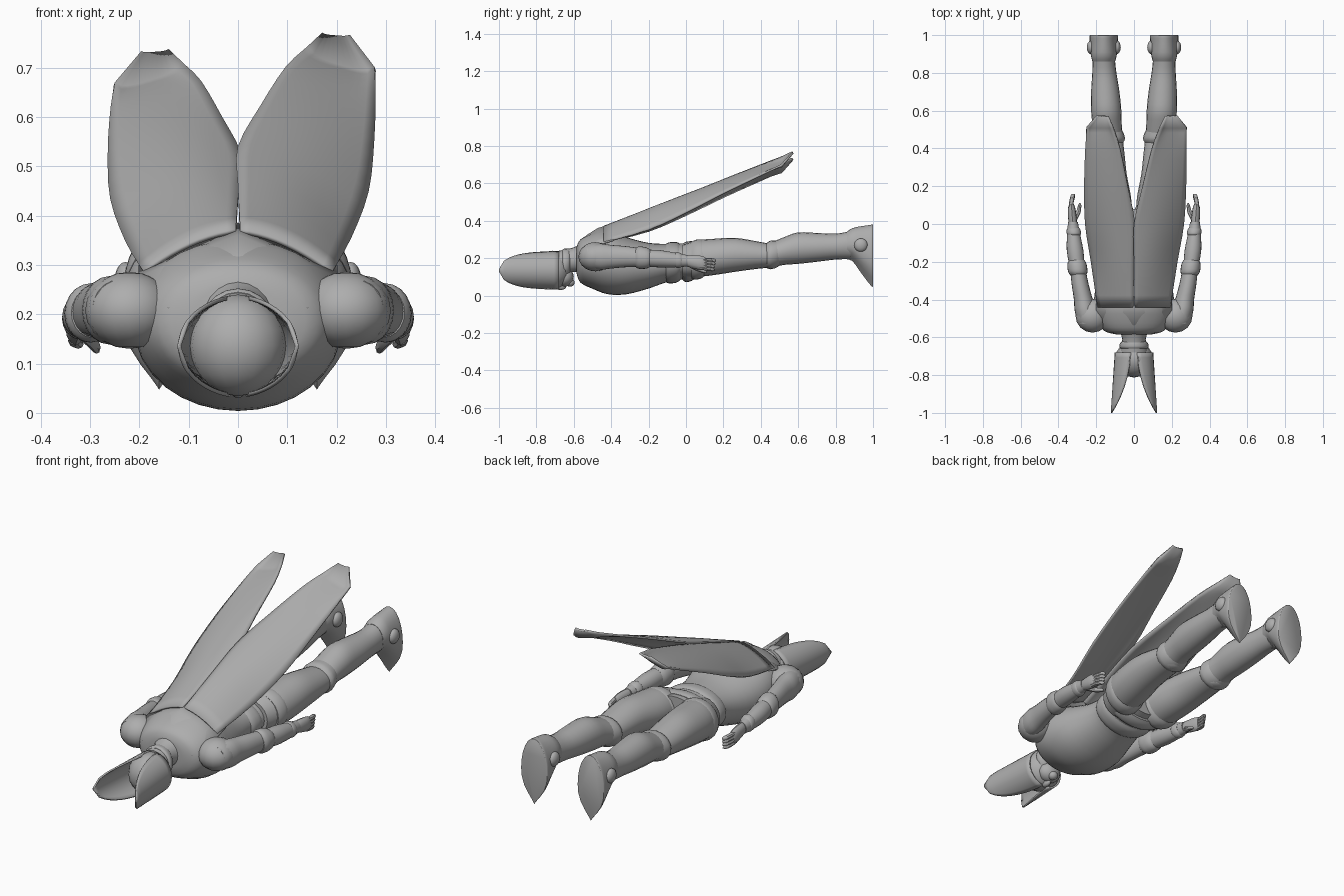
import bpy, bmesh, math

grey = bpy.data.materials.new("plain grey")
grey.diffuse_color = (0.42, 0.42, 0.42, 1)


def make(name, bm):
    bmesh.ops.recalc_face_normals(bm, faces=bm.faces)
    me = bpy.data.meshes.new(name)
    bm.to_mesh(me)
    bm.free()
    me.materials.append(grey)
    ob = bpy.data.objects.new(name, me)
    bpy.context.collection.objects.link(ob)
    return ob


def smooth_rows(rows, steps):
    """Catmull-Rom interpolation through rows of numbers."""
    out = []
    for i in range(len(rows) - 1):
        a, b, c, d = (rows[max(i - 1, 0)], rows[i], rows[i + 1], rows[min(i + 2, len(rows) - 1)])
        for k in range(steps):
            t = k / steps
            out.append([0.5 * (2 * q + (r - p) * t + (2 * p - 5 * q + 4 * r - s) * t * t
                               + (3 * q - p - 3 * r + s) * t ** 3) for p, q, r, s in zip(a, b, c, d)])
    return out + [list(rows[-1])]


def grid(bm, rings, closed):
    vs = [[bm.verts.new(p) for p in r] for r in rings]
    n = len(vs[0])
    for a, b in zip(vs, vs[1:]):
        for j in range(n if closed else n - 1):
            k = (j + 1) % n
            bm.faces.new((a[j], a[k], b[k], b[j]))
    if closed:
        bm.faces.new(vs[0])
        bm.faces.new(vs[-1])


def loft(name, rows, side=1, n=20, steps=3, point=0, full=1):
    """Rows are y, x, z, half width, half height; point narrows the underside, full squares the top."""
    rings = []
    for y, x, z, rx, rz in smooth_rows(rows, steps):
        ring = []
        for j in range(n):
            a = 2 * math.pi * j / n
            s = math.sin(a)
            w = 1 - point * max(0, -s) ** 3
            ring.append((side * (x + rx * math.cos(a) * w), y, z + rz * (max(0, s) ** full + min(0, s))))
        rings.append(ring)
    bm = bmesh.new()
    grid(bm, rings, True)
    return make(name, bm)


def ball(name, loc, r, side=1):
    bm = bmesh.new()
    bmesh.ops.create_uvsphere(bm, u_segments=16, v_segments=10, radius=1)
    for v in bm.verts:
        v.co = [side * (loc[0] + v.co.x * r[0]), loc[1] + v.co.y * r[1], loc[2] + v.co.z * r[2]]
    return make(name, bm)


def shell(name, rings, thick):
    bm = bmesh.new()
    grid(bm, rings, False)
    ob = make(name, bm)
    m = ob.modifiers.new("thickness", "SOLIDIFY")
    m.thickness = thick
    m.offset = 0
    return ob


# Torso, chest down
loft("torso", [(-0.585, 0, 0.19, 0.09, 0.07), (-0.565, 0, 0.185, 0.16, 0.115), (-0.5, 0, 0.185, 0.2, 0.148),
               (-0.42, 0, 0.18, 0.212, 0.172), (-0.32, 0, 0.16, 0.2, 0.153), (-0.2, 0, 0.16, 0.165, 0.122),
               (-0.1, 0, 0.175, 0.15, 0.102), (0, 0, 0.185, 0.165, 0.095), (0.08, 0, 0.2, 0.13, 0.085)],
     n=32, full=0.92)
loft("waist_belt", [(-0.11, 0, 0.175, 0.15, 0.1), (-0.09, 0, 0.175, 0.162, 0.11),
                    (-0.05, 0, 0.178, 0.166, 0.108), (-0.03, 0, 0.18, 0.16, 0.095)], n=28)
loft("hip_belt", [(-0.02, 0, 0.18, 0.165, 0.095), (0, 0, 0.18, 0.182, 0.108),
                  (0.03, 0, 0.185, 0.184, 0.106), (0.05, 0, 0.19, 0.165, 0.095)], n=28)

# Pitched back plate where the wings meet
shell("back_plate", [[(x * w, y, z - 0.43 * abs(x * w)) for x in (-0.2, -0.1, 0, 0.1, 0.2)]
                     for y, z, w in ((-0.57, 0.27, 0.7), (-0.53, 0.32, 0.9), (-0.47, 0.358, 1), (-0.385, 0.382, 1))], 0.008)

# Neck, head and face
loft("neck", [(-0.68, 0, 0.165, 0.075, 0.075), (-0.61, 0, 0.19, 0.062, 0.065), (-0.55, 0, 0.2, 0.085, 0.08)])
loft("neck_band", [(-0.66, 0, 0.17, 0.07, 0.075), (-0.65, 0, 0.17, 0.078, 0.082),
                   (-0.63, 0, 0.175, 0.073, 0.076), (-0.62, 0, 0.18, 0.062, 0.067)])
ball("head", (0, -0.715, 0.137), (0.1, 0.098, 0.103))
ball("jaw", (0, -0.65, 0.1), (0.06, 0.05, 0.052))
ball("nose", (0, -0.67, 0.05), (0.016, 0.03, 0.02))
ball("chin", (0, -0.62, 0.07), (0.025, 0.025, 0.022))

# Wing rows: y, inner x, inner z, outer x, outer z, bulge
WING = [(-0.44, 0.004, 0.368, 0.19, 0.285, 0.015), (-0.2, 0, 0.46, 0.227, 0.353, 0.035),
        (0, 0, 0.535, 0.262, 0.445, 0.035), (0.2, 0.045, 0.618, 0.274, 0.548, 0.018),
        (0.4, 0.095, 0.697, 0.278, 0.645, 0), (0.51, 0.138, 0.74, 0.278, 0.698, -0.018),
        (0.57, 0.168, 0.768, 0.228, 0.764, -0.004)]

for side, tag in ((1, "right"), (-1, "left")):
    # Curved ear fins, arcs narrowing to a tip
    ear = []
    for t in [i / 12 for i in range(13)]:
        half = math.radians(80 - 14 * t) * math.sqrt(max(0, 1 - t ** 2.2)) + 0.02
        r = 0.098 + 0.021 * t
        ear.append([(side * r * math.cos(a), -0.68 - 0.32 * t, 0.135 + 0.1 * math.sin(a))
                    for a in [half * (k / 6 - 1) for k in range(13)]])
    shell("ear_" + tag, ear, 0.008)

    # Long wing, sloping out like a roof and slightly cupped at the end
    rings = []
    for y, xi, zi, xo, zo, b in smooth_rows(WING[:-1], 3) + [WING[-1]]:
        t = y + 0.44
        dz, dx = (-0.033 * t, -0.03 * t * t) if side < 0 else (0, 0)
        ring = []
        for u in [k / 10 for k in range(11)]:
            h = b * (4 * u * (1 - u) if b > 0 else 1 - (2 * u - 1) ** 4)
            ring.append((side * (xi + (xo - xi) * u + dx), y, zi + (zo - zi) * u + dz + h))
        rings.append(ring)
    shell("wing_" + tag, rings, 0.01)

    # Arm with cuffs
    ball("shoulder_" + tag, (0.22, -0.485, 0.208), (0.09, 0.09, 0.078), side)
    loft("upper_arm_" + tag, [(-0.53, 0.24, 0.21, 0.055, 0.06), (-0.46, 0.258, 0.208, 0.056, 0.07),
                              (-0.4, 0.268, 0.208, 0.05, 0.063),
                              (-0.32, 0.285, 0.208, 0.045, 0.056), (-0.22, 0.3, 0.203, 0.04, 0.048)], side)
    loft("elbow_cuff_" + tag, [(-0.27, 0.295, 0.203, 0.043, 0.05), (-0.25, 0.298, 0.203, 0.052, 0.06),
                               (-0.21, 0.302, 0.201, 0.05, 0.056), (-0.19, 0.304, 0.2, 0.04, 0.045)], side)
    loft("forearm_" + tag, [(-0.22, 0.302, 0.201, 0.04, 0.045), (-0.14, 0.312, 0.197, 0.044, 0.046),
                            (-0.05, 0.32, 0.19, 0.034, 0.038), (0.01, 0.323, 0.186, 0.026, 0.03)], side)
    loft("wrist_cuff_" + tag, [(-0.06, 0.318, 0.191, 0.033, 0.036), (-0.05, 0.318, 0.191, 0.038, 0.042),
                               (-0.03, 0.32, 0.189, 0.036, 0.039), (-0.02, 0.32, 0.188, 0.03, 0.032)], side)
    loft("palm_" + tag, [(-0.01, 0.322, 0.187, 0.02, 0.026), (0.03, 0.326, 0.182, 0.023, 0.034),
                         (0.08, 0.33, 0.175, 0.02, 0.038), (0.105, 0.33, 0.17, 0.012, 0.034)], side, 12)
    for i in range(4):
        z = 0.148 + 0.016 * i
        loft(f"finger_{i + 1}_{tag}", [(0.075, 0.332, z, 0.012, 0.01), (0.11, 0.332, z - 0.004, 0.012, 0.01),
                                      (0.14 + 0.004 * i, 0.324, z - 0.008, 0.011, 0.01),
                                      (0.154 + 0.002 * i, 0.318, z - 0.01, 0.003, 0.003)], side, 8)
    loft("thumb_" + tag, [(0.02, 0.318, 0.165, 0.015, 0.015), (0.06, 0.296, 0.145, 0.013, 0.014),
                          (0.1, 0.287, 0.13, 0.008, 0.01), (0.11, 0.287, 0.126, 0.003, 0.003)], side, 8)

    # Leg
    loft("thigh_" + tag, [(-0.02, 0.095, 0.185, 0.085, 0.085), (0.06, 0.112, 0.198, 0.102, 0.098),
                          (0.15, 0.123, 0.207, 0.106, 0.097), (0.26, 0.135, 0.218, 0.097, 0.091),
                          (0.37, 0.138, 0.217, 0.088, 0.075), (0.46, 0.138, 0.213, 0.078, 0.062)], side)
    loft("thigh_band_" + tag, [(0.03, 0.108, 0.19, 0.1, 0.098), (0.05, 0.11, 0.192, 0.108, 0.106),
                               (0.08, 0.114, 0.196, 0.109, 0.105), (0.1, 0.116, 0.2, 0.1, 0.094)], side)
    loft("boot_cuff_" + tag, [(0.43, 0.138, 0.215, 0.08, 0.066), (0.45, 0.138, 0.217, 0.09, 0.076),
                              (0.48, 0.139, 0.222, 0.084, 0.073), (0.5, 0.14, 0.228, 0.074, 0.068)], side)
    loft("calf_" + tag, [(0.47, 0.139, 0.222, 0.078, 0.068), (0.53, 0.143, 0.24, 0.078, 0.075),
                         (0.6, 0.147, 0.254, 0.08, 0.084), (0.7, 0.152, 0.258, 0.075, 0.077),
                         (0.8, 0.157, 0.262, 0.064, 0.069), (0.88, 0.16, 0.27, 0.058, 0.075)], side)
    ball("knee_pad_" + tag, (0.138, 0.455, 0.165), (0.05, 0.04, 0.022), side)

    # Upright boot with a pointed toe and flat sole
    loft("boot_" + tag, [(0.86, 0.16, 0.268, 0.06, 0.074), (0.89, 0.16, 0.273, 0.068, 0.088),
                         (0.93, 0.16, 0.25, 0.072, 0.12), (0.97, 0.16, 0.226, 0.075, 0.15),
                         (0.995, 0.16, 0.214, 0.076, 0.166), (1.0, 0.16, 0.214, 0.072, 0.164)],
         side, 24, 2, 0.9)
    for k, x in (("outer", 0.228), ("inner", 0.092)):
        ball(f"ankle_stud_{k}_{tag}", (x, 0.935, 0.27), (0.022, 0.036, 0.036), side)

# Smooth shading with sharp edges kept
for ob in bpy.context.scene.objects:
    ob.select_set(True)
    bpy.context.view_layer.objects.active = ob
bpy.ops.object.shade_smooth_by_angle(angle=math.radians(40))
